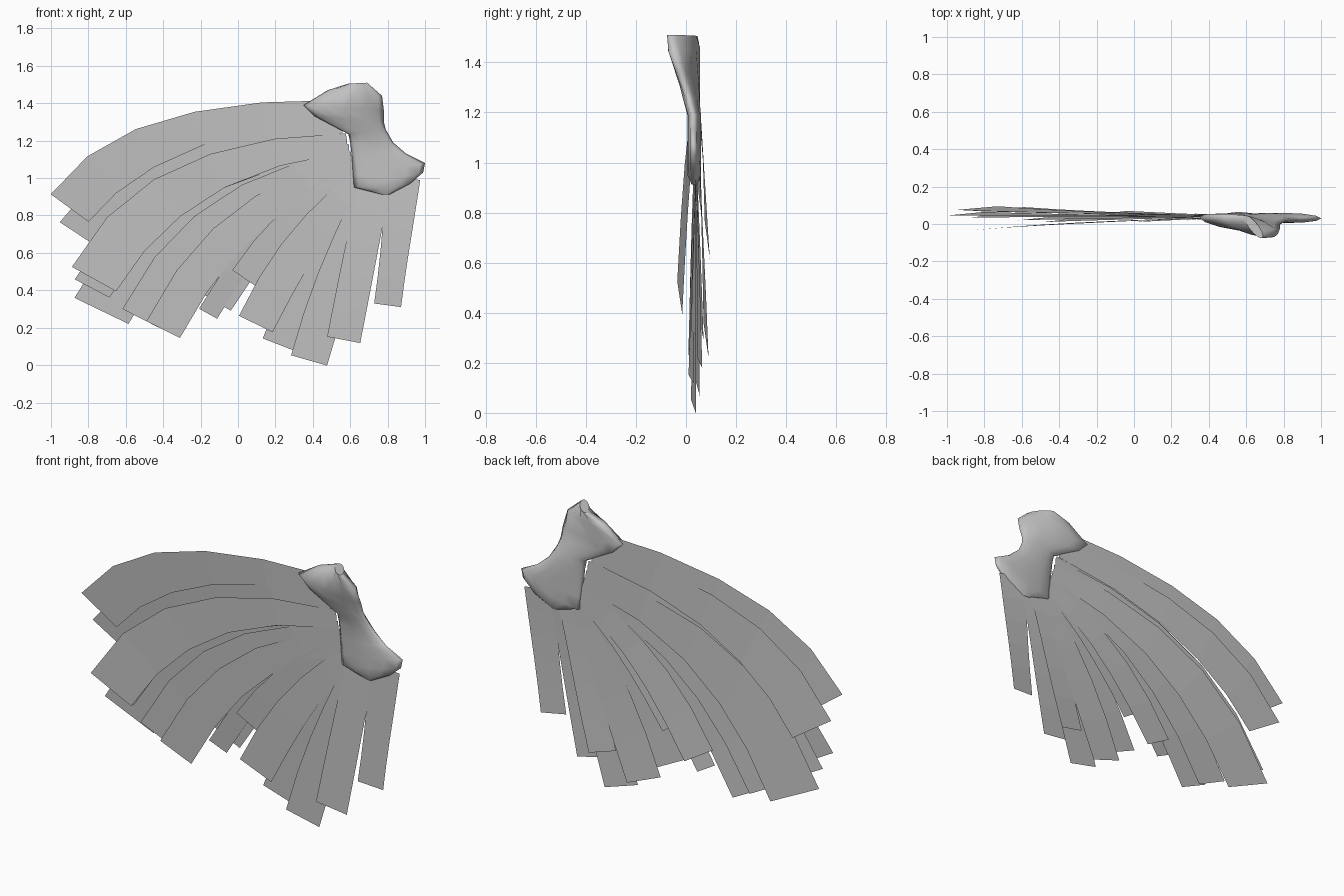
import bpy, math
from mathutils import Vector

if "Cube" in bpy.data.objects:
    bpy.data.objects.remove(bpy.data.objects["Cube"])

grey = bpy.data.materials.new("plain grey")
grey.diffuse_color = (0.55, 0.55, 0.55, 1)
grey.use_nodes = True
grey.node_tree.nodes["Principled BSDF"].inputs["Base Color"].default_value = grey.diffuse_color


def make(name, verts, faces):
    me = bpy.data.meshes.new(name)
    me.from_pydata(verts, [], faces)
    me.materials.append(grey)
    ob = bpy.data.objects.new(name, me)
    bpy.context.collection.objects.link(ob)
    return ob


# Fleshy wing arm: rings spanning a left and a right outline point (x, z)
outline = [
    ((0.59, 1.505), (0.69, 1.51)), ((0.48, 1.47), (0.77, 1.44)),
    ((0.35, 1.39), (0.78, 1.36)), ((0.41, 1.33), (0.78, 1.30)),
    ((0.59, 1.235), (0.79, 1.26)), ((0.60, 1.19), (0.83, 1.19)),
    ((0.61, 1.10), (0.90, 1.13)), ((0.615, 1.02), (1.00, 1.08)),
    ((0.62, 0.95), (0.99, 1.03)), ((0.70, 0.93), (0.92, 0.97)),
    ((0.77, 0.912), (0.81, 0.912)),
]
N = 12
verts, faces = [], []
for (lx, lz), (rx, rz) in outline:
    lift = min(1, max(0, (rz - 1.2) / 0.28))     # shoulder bulges forward
    a, b = Vector((lx, 0.035, lz)), Vector((rx, 0.03 - 0.095 * lift, rz))
    thick = min(0.027 + 0.025 * lift, (b - a).length * 0.25)
    for i in range(N):
        ang = 2 * math.pi * i / N
        p = (a + b) / 2 + (b - a) / 2 * math.cos(ang)
        p.y += thick * math.sin(ang)
        verts.append(p)
for r in range(len(outline) - 1):
    for i in range(N):
        j = (i + 1) % N
        faces.append((r * N + i, r * N + j, (r + 1) * N + j, (r + 1) * N + i))
faces += [tuple(range(N))[::-1], tuple(range(len(verts) - N, len(verts)))]
arm = make("wing_arm", verts, faces)
for p in arm.data.polygons:
    p.use_smooth = len(p.vertices) == 4


# Feather: flat strip, bent more the further it reaches, with a square tip
def feather(name, root, tip, width, y, root_width=0.10, twist=0.01, n=5):
    p0, p2 = Vector(root), Vector(tip)
    d = p2 - p0
    p1 = p0 + Vector((d.x * (0.42 + 0.23 * abs(d.x)), d.y * (0.5 + 0.3 * d.x)))
    vs = []
    for i in range(n + 1):
        t = i / n
        c = p0 * (1 - t) ** 2 + p1 * 2 * t * (1 - t) + p2 * t * t
        g = ((p1 - p0) * (1 - t) + (p2 - p1) * t).normalized()
        side = Vector((-g.y, g.x))
        w = (root_width + (width - root_width) * min(1, t * 1.4)) / 2
        for s in (-1, 1):
            q = c + side * w * s
            vs.append((q.x, 0.04 + (y - 0.04) * t + s * twist * t, q.y))
    make(name, vs, [(2 * i, 2 * i + 1, 2 * i + 3, 2 * i + 2) for i in range(n)])


# Root position on the arm follows from the direction of the tip
def root_for(x, z):
    a = math.degrees(math.atan2(1.1 - z, 0.7 - x))
    return (0.54 + 0.20 * (a - 9) / 73, 1.0 + 0.37 * (max(0, 60 - a) / 51) ** 2)


# Tip x, tip z, tip width, depth
tips = [
    (-0.90, 0.84, 0.25, 0.055), (-0.84, 0.69, 0.27, 0.085),
    (-0.77, 0.46, 0.27, -0.025), (-0.78, 0.41, 0.21, 0.045),
    (-0.73, 0.29, 0.32, 0.08), (-0.52, 0.25, 0.22, 0.03),
    (-0.40, 0.19, 0.20, 0.02), (-0.16, 0.275, 0.11, 0.05),
    (-0.12, 0.34, 0.19, 0.06), (0.04, 0.46, 0.17, 0.04),
    (0.095, 0.22, 0.20, 0.02), (0.23, 0.105, 0.21, 0.045),
    (0.38, 0.025, 0.20, 0.03), (0.48, 0.20, 0.16, 0.055),
]
for i, (x, z, w, y) in enumerate(tips):
    feather("feather_%02d" % (i + 1), root_for(x, z), (x, z), w, y)

# Two inner feathers hang from the elbow and stay wide at the root
feather("elbow_feather", (0.73, 0.97), (0.565, 0.135), 0.18, 0.02, 0.17)
feather("inner_feather", (0.885, 1.0), (0.80, 0.32), 0.145, 0.03, 0.18)
